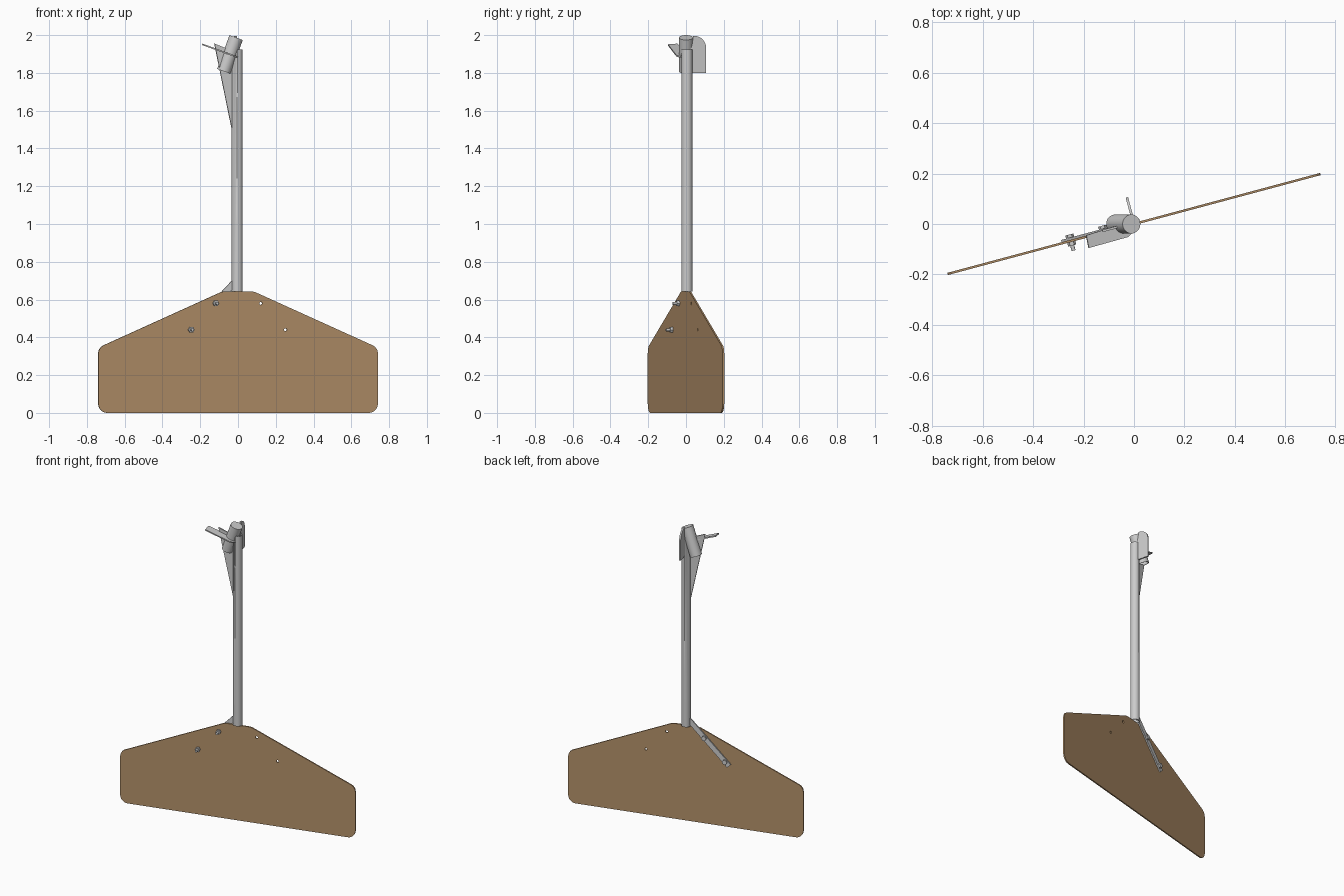
import bpy, bmesh
from math import radians, sin, cos, tan, atan2
from mathutils import Vector, Matrix

if "Cube" in bpy.data.objects:
    bpy.data.objects.remove(bpy.data.objects["Cube"])

YAW = radians(15)                                   # vane heading
TILT = radians(20)                                  # hinge lean
SPIN = Matrix.Rotation(YAW, 4, 'Z')
HINGE = Matrix.Translation((-0.0425, 0, 1.8977)) @ Matrix.Rotation(TILT, 4, 'Y')
HINGE_R, HINGE_H = 0.0375, 0.19


def finish(name, bm, matrix, smooth=False):
    bmesh.ops.recalc_face_normals(bm, faces=bm.faces)
    me = bpy.data.meshes.new(name)
    bm.to_mesh(me)
    bm.free()
    ob = bpy.data.objects.new(name, me)
    bpy.context.collection.objects.link(ob)
    ob.matrix_world = matrix
    if smooth:
        bpy.ops.object.select_all(action='DESELECT')
        ob.select_set(True)
        bpy.context.view_layer.objects.active = ob
        bpy.ops.object.shade_smooth_by_angle(angle=radians(35))
    return ob


def rounded(points, steps=6):
    """Round the corners of a 2D outline given as (a, b, radius)."""
    out, n = [], len(points)
    for i, (a, b, r) in enumerate(points):
        p = Vector((a, b))
        if r == 0:
            out.append(p)
            continue
        d0 = (Vector(points[i - 1][:2]) - p).normalized()
        d1 = (Vector(points[(i + 1) % n][:2]) - p).normalized()
        half = d0.angle(d1) / 2
        c = p + (d0 + d1).normalized() * (r / sin(half))
        s = p + d0 * (r / tan(half)) - c
        e = p + d1 * (r / tan(half)) - c
        total = s.angle(e)
        for k in range(steps + 1):
            t = k / steps
            out.append(c + (s * sin((1 - t) * total) + e * sin(t * total)) / sin(total))
    return out


def prism(name, outline, lo, hi, place, matrix, smooth=False):
    """Extrude a 2D outline from lo to hi; place maps (a, b, depth) to xyz."""
    bm = bmesh.new()
    rings = [[bm.verts.new(place(p[0], p[1], d)) for p in outline] for d in (lo, hi)]
    n = len(outline)
    for ring in rings:
        bm.faces.new(ring)
    for i in range(n):
        j = (i + 1) % n
        bm.faces.new((rings[0][i], rings[0][j], rings[1][j], rings[1][i]))
    return finish(name, bm, matrix, smooth)


def lathe(name, profile, matrix, segments=32, smooth=True):
    """Spin an (r, z) profile about z."""
    bm = bmesh.new()
    vs = [bm.verts.new((r, 0, z)) for r, z in profile]
    es = [bm.edges.new(p) for p in zip(vs, vs[1:])]
    bmesh.ops.spin(bm, geom=vs + es, axis=(0, 0, 1), cent=(0, 0, 0),
                   angle=radians(360), steps=segments)
    bmesh.ops.remove_doubles(bm, verts=bm.verts, dist=1e-5)
    return finish(name, bm, matrix, smooth)


def cut(ob, cutters):
    bpy.context.view_layer.objects.active = ob
    for c in cutters:
        m = ob.modifiers.new("cut", 'BOOLEAN')
        m.operation, m.solver, m.object = 'DIFFERENCE', 'EXACT', c
        while ob.modifiers.find(m.name) > 0:        # apply ahead of smoothing
            ob.modifiers.move(ob.modifiers.find(m.name), 0)
        bpy.ops.object.modifier_apply(modifier=m.name)


def in_uz(a, b, d): return (a, d, b)
def in_vz(a, b, d): return (d, a, b)
def in_xy(a, b, d): return (a, b, d)


def along_v(u, z):
    return SPIN @ Matrix.Translation((u, 0, z)) @ Matrix.Rotation(radians(-90), 4, 'X')


BOLTS = [(-0.124, 0.58), (-0.259, 0.44)]
cutters = []

# plywood vane with rounded corners and two empty bolt holes
right = [(0.766, 0, 0.05), (0.766, 0.345, 0.05), (0.085, 0.643, 0.08)]
outline = rounded(right + [(-u, z, r) for u, z, r in reversed(right)])
vane = prism("vane", outline, -0.0045, 0.0045, in_uz, SPIN)
holes = [lathe("hole_cutter", [(0, -0.03), (0.008, -0.03), (0.008, 0.03), (0, 0.03)],
               along_v(-u, z), 16) for u, z in BOLTS]
cut(vane, holes)
cutters += holes
wood = bpy.data.materials.new("plywood")
wood.diffuse_color = (0.45, 0.28, 0.14, 1)
wood.use_nodes = True
wood.node_tree.nodes["Principled BSDF"].inputs["Base Color"].default_value = wood.diffuse_color
vane.data.materials.clear()
vane.data.materials.append(wood)

# diagonal mounting strip behind the vane
d = Vector((0.135, 0.14)).normalized()
w = Vector((-d.y, d.x)) * 0.0165
a, b = Vector((-0.018, 0.69)), Vector((-0.284, 0.414))
prism("mounting_strip", [a + w, b + w, b - w, a - w], 0.0045, 0.0135, in_uz, SPIN)

# bolts: hex head at the back, nut and shank end at the front
for i, (u, z) in enumerate(BOLTS):
    lathe(f"bolt_{i + 1}", [(0, -0.04), (0.008, -0.04), (0.008, -0.017), (0.008, 0.0135), (0, 0.0135)],
          along_v(u, z), 16)
    for part, lo, hi in (("bolt_head", 0.0135, 0.026), ("bolt_nut", -0.019, -0.0045)):
        lathe(f"{part}_{i + 1}", [(0, lo), (0.0165, lo), (0.0165, hi), (0, hi)],
              along_v(u, z), 6, False)

# tail hinge: leaning tube, capped at the top and open below
h = HINGE_H / 2
lathe("hinge_tube", [(0, h), (HINGE_R, h), (HINGE_R, -h), (HINGE_R - 0.005, -h),
                     (HINGE_R - 0.005, h - 0.008), (0, h - 0.008)], HINGE)
hinge_cut = lathe("hinge_cutter", [(0, 0.4), (HINGE_R - 0.001, 0.4),
                                   (HINGE_R - 0.001, -h), (0, -h)], HINGE)
cutters.append(hinge_cut)

# boom pipe, notched around the hinge
z0, z1, R, r = 0.643, 1.925, 0.029, 0.024
boom = lathe("boom_pipe", [(r, z0), (R, z0), (R, z1), (r, z1), (r, z0)],
             SPIN @ Matrix.Translation((-0.003, 0.006, 0)))

# gusset between boom and hinge
gusset = prism("gusset", [(-0.03, 1.49), (-0.128, 1.955), (-0.05, 1.925), (-0.028, 1.80)],
               0.001, 0.010, in_uz, SPIN)

# rounded end-stop plate behind the hinge
stop = prism("stop_plate", rounded([(0.02, 1.80, 0), (0.109, 1.80, 0), (0.109, 1.996, 0.065),
                                    (0.02, 1.996, 0)], 12), -0.005, 0.005, in_vz, SPIN)

# tab standing square to the hinge axis
tab = prism("stop_tab", [(-0.157, -0.045), (-0.146, -0.095), (0.018, -0.052),
                         (0.035, -0.038), (0.048, -0.015), (0.02, 0.0), (-0.025, -0.006)],
            -0.004, 0.004, in_xy, HINGE)

for ob in (boom, gusset, stop, tab):
    cut(ob, [hinge_cut])
for c in cutters:
    bpy.data.objects.remove(c)
